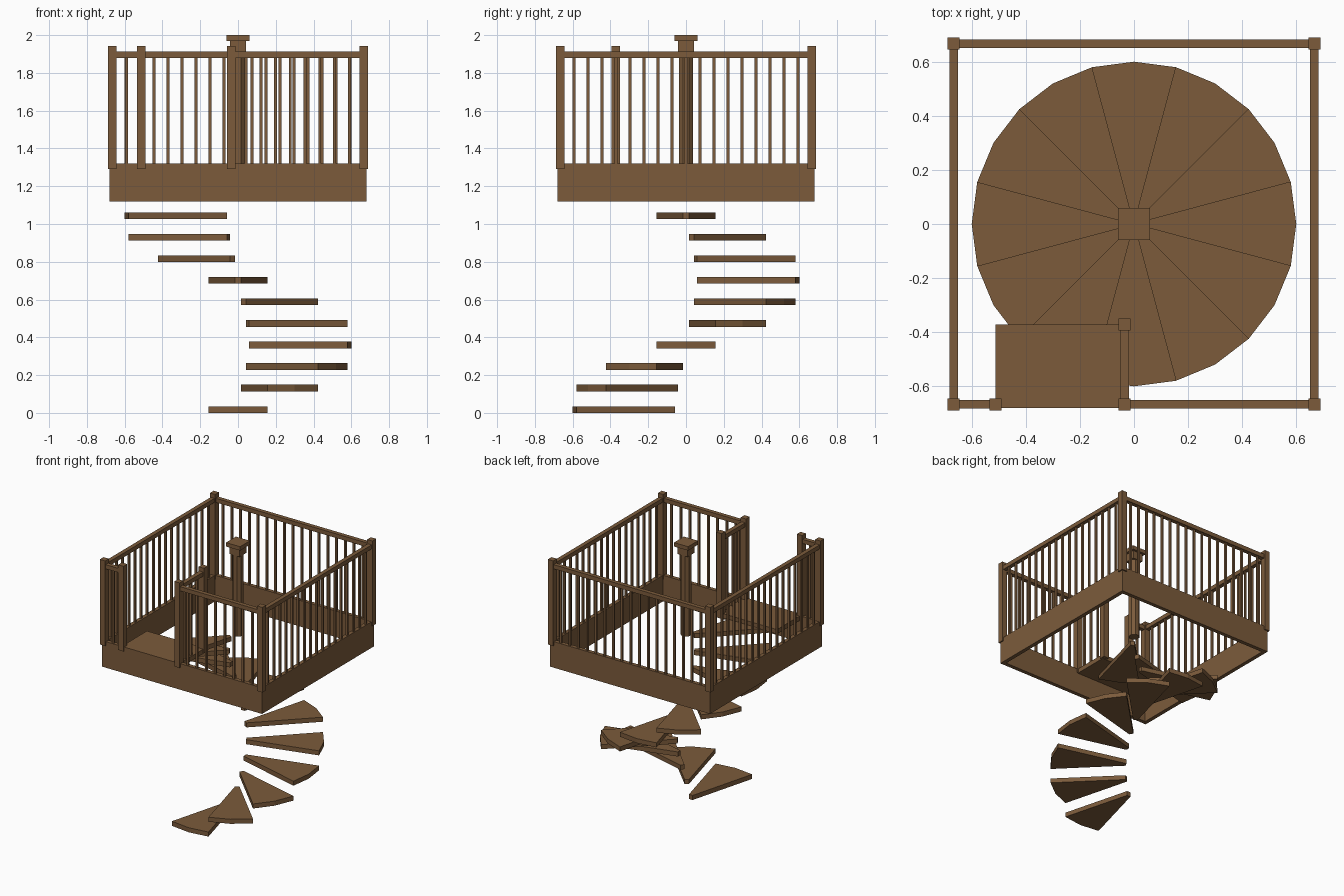
import bpy, bmesh
from math import cos, sin, radians
from mathutils import Vector

cube = bpy.data.objects.get("Cube")
if cube:
    bpy.data.objects.remove(cube, do_unlink=True)

wood = bpy.data.materials.new("brown_wood")
wood.use_nodes = True
color = (0.2, 0.105, 0.044, 1)
wood.diffuse_color = color
wood.node_tree.nodes["Principled BSDF"].inputs["Base Color"].default_value = color


def prism(name, outline, z0, z1):
    """Extrude a counter-clockwise plan outline from z0 up to z1."""
    bm = bmesh.new()
    base = bm.faces.new([bm.verts.new((x, y, z0)) for x, y in outline])
    top = bmesh.ops.extrude_face_region(bm, geom=[base])["geom"]
    bmesh.ops.translate(bm, vec=(0, 0, z1 - z0),
                        verts=[v for v in top if isinstance(v, bmesh.types.BMVert)])
    bmesh.ops.recalc_face_normals(bm, faces=bm.faces)
    mesh = bpy.data.meshes.new(name)
    bm.to_mesh(mesh)
    bm.free()
    mesh.materials.append(wood)
    obj = bpy.data.objects.new(name, mesh)
    bpy.context.collection.objects.link(obj)
    return obj


def box(name, x0, x1, y0, y1, z0, z1):
    return prism(name, [(x0, y0), (x1, y0), (x1, y1), (x0, y1)], z0, z1)


def pillar(name, x, y, half, z0, z1):
    return box(name, x - half, x + half, y - half, y + half, z0, z1)


def polar(r, degrees):
    return r * cos(radians(degrees)), r * sin(radians(degrees))


FLOOR = 1.32
RAIL = 1.88
EDGE = 0.667

# Spiral treads, one every thirty degrees
for i in range(12):
    a = -90 + 30 * i
    z = 0.114 * i
    outline = [polar(0.06, a - 15), polar(0.6, a - 15), polar(0.6, a),
               polar(0.6, a + 15), polar(0.06, a + 15)]
    prism(f"tread_{i + 1}", outline, z, z + 0.035)

# Landing at the head of the stair
box("landing", -0.512, -0.02, -0.679, -0.372, FLOOR - 0.035, FLOOR)

# Skirt boards around the stairwell
for side, s in (("front", -1), ("back", 1)):
    y = sorted((s * 0.65, s * 0.68))
    box(side + "_skirt", -0.68, 0.68, *y, 1.12, FLOOR)
for side, s in (("right", -1), ("left", 1)):
    x = sorted((s * 0.65, s * 0.68))
    box(side + "_skirt", *x, -0.65, 0.65, 1.12, FLOOR)

# Newel posts
corners = {"back_right": (-EDGE, EDGE), "back_left": (EDGE, EDGE),
           "front_right": (-EDGE, -EDGE), "front_left": (EDGE, -EDGE),
           "entry_right": (-0.512, -EDGE), "entry_left": (-0.035, -EDGE),
           "landing_inner": (-0.035, -0.372)}
for name, (x, y) in corners.items():
    pillar(name + "_post", x, y, 0.0225, 1.29, 1.943)


def railing(name, start, end, bays):
    """Handrail between two posts with evenly spaced balusters."""
    a, b = Vector(corners[start]), Vector(corners[end])
    w = 0.016
    dx, dy = (0, w) if abs(b.x - a.x) > abs(b.y - a.y) else (w, 0)
    box(name + "_handrail", min(a.x, b.x) - dx, max(a.x, b.x) + dx,
        min(a.y, b.y) - dy, max(a.y, b.y) + dy, RAIL, RAIL + 0.032)
    for i in range(1, bays):
        p = a.lerp(b, i / bays)
        pillar(f"{name}_baluster_{i}", p.x, p.y, 0.0075, FLOOR, RAIL)


railing("back", "back_right", "back_left", 18)
railing("right", "front_right", "back_right", 18)
railing("left", "front_left", "back_left", 18)
railing("front_short", "front_right", "entry_right", 2)
railing("front_long", "entry_left", "front_left", 9)
railing("landing", "entry_left", "landing_inner", 4)

# Central column with neck and cap
prism("center_column", [polar(0.04, 22.5 + 45 * i) for i in range(8)], 1.29, 1.92)
pillar("column_neck", 0, 0, 0.042, 1.91, 1.97)
pillar("column_cap", 0, 0, 0.06, 1.97, 2.0)
